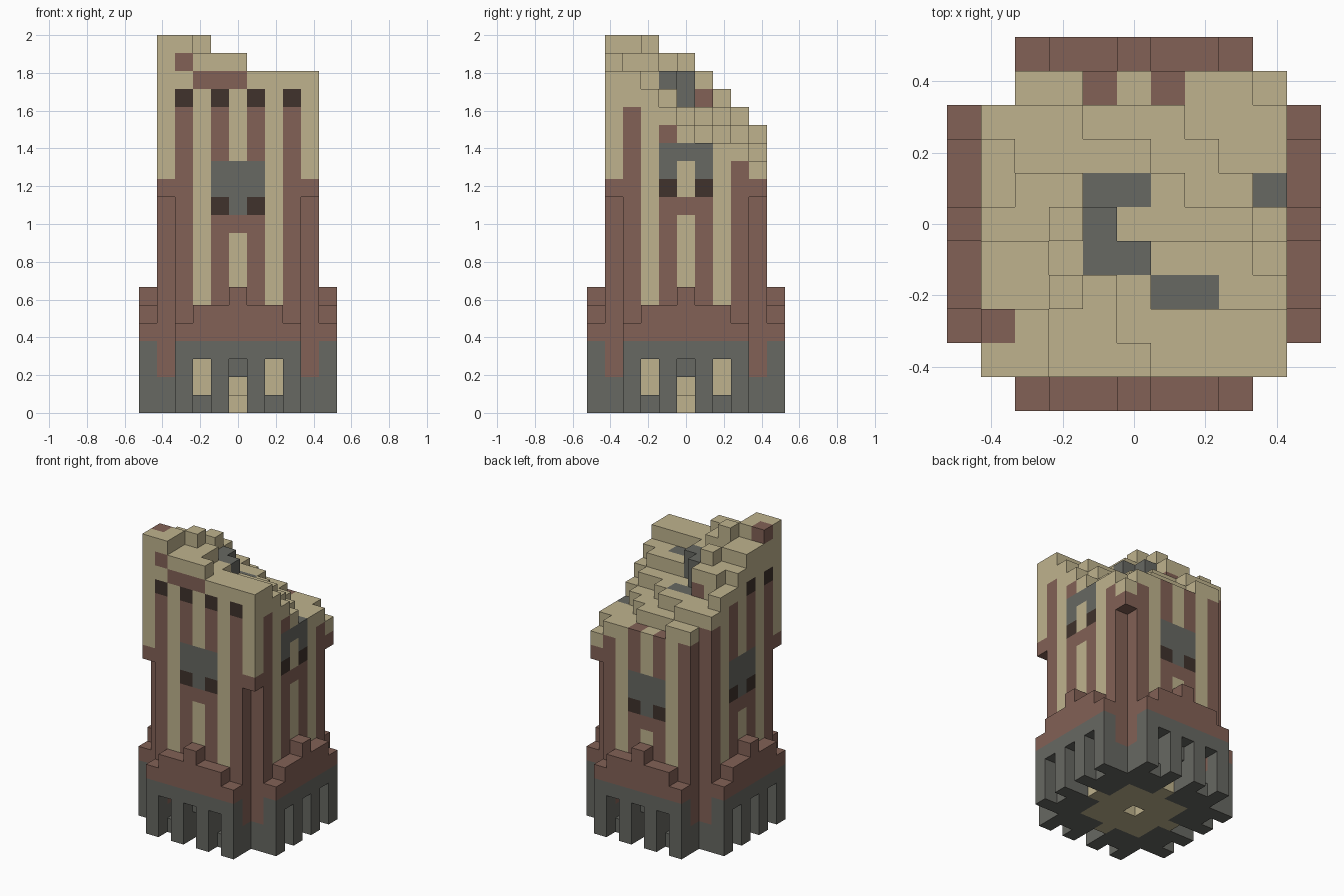
import bpy, bmesh
from mathutils import Vector

cube = bpy.data.objects.get("Cube")
if cube:
    bpy.data.objects.remove(cube)

U = 2 / 21            # edge of one block
TAN, BROWN, GREY, DARK = range(4)


def material(name, rgb):
    m = bpy.data.materials.new(name)
    m.use_nodes = True
    m.diffuse_color = (*rgb, 1)
    m.node_tree.nodes["Principled BSDF"].inputs["Base Color"].default_value = (*rgb, 1)
    return m


MATS = [material("sandstone", (.52, .45, .27)), material("red_brick", (.225, .12, .093)),
        material("grey_stone", (.135, .138, .122)), material("dark_opening", (.05, .032, .025))]

# The four sides: along-wall coordinate a and distance d to grid cell
SIDES = {"front": lambda a, d: (a, -d), "right": lambda a, d: (d, a),
         "back": lambda a, d: (a, d), "left": lambda a, d: (-d, a)}
# Height of the lowest dark window block on each side
WINDOW = {"front": 11, "right": 12, "back": 9, "left": 10}

# Broken roofline, one row per y from front to back; a letter is a column height (n lowest)
ROOF = ["uutttssss", "uuttsssss", "ttutsrrrr", "ttsssrrrq", "sstsqqqqp",
        "rssqqqppo", "rqqqqppoo", "qqqpppooo", ".ppooooon"]
height = {(i - 4, j - 4): ord(c) - ord("a") + 1
          for j, row in enumerate(ROOF) for i, c in enumerate(row) if c != "."}

cells = {}            # block position -> colour


def paint(x, y, zs, colour):
    for z in zs:
        if (x, y, z) in cells:
            cells[x, y, z] = colour


def carve(x, y, zs):
    for z in zs:
        cells.pop((x, y, z), None)


# Solid tower, with corners only above the overhang
for (x, y), h in height.items():
    corner = abs(x) == 4 and abs(y) == 4
    for z in range(12 if corner else 0, h):
        cells[x, y, z] = BROWN if corner and z == 12 else TAN

for name, at in SIDES.items():
    w = WINDOW[name]
    for a in range(-3, 4):
        x, y = at(a, 4)
        h, s = height[x, y], abs(a)
        paint(x, y, range(4), GREY)
        paint(x, y, range(4, 6), BROWN)
        if s == 3:        # long brick ribs beside the corners
            top = min(17, h - 1)
            if name == "right" and a > 0:
                top = 14
            paint(x, y, range(2, top), BROWN)
        elif s == 1:      # ribs with dark windows and grey surround
            top = {"front": 17, "left": min(17, h - 1), "right": 16 if a < 0 else 15, "back": h}[name]
            paint(x, y, range(6, top), BROWN)
            paint(x, y, [w], DARK)
            paint(x, y, [w + 1, w + 2], GREY)
        elif s == 0:      # centre niche, lintel and panel
            paint(x, y, [w - 1], BROWN)
            paint(x, y, [w + 2] if name == "right" else range(w, w + 3), GREY)
        # Dark slots under the cornice
        if s in (1, 3) and (name == "front" or (name == "left" and a < 0)):
            paint(x, y, [17], DARK)

        # Projecting arcade with stepped battlement
        px, py = at(a, 5)
        for z in range(3 if s in (0, 2) else 0, (7, 6, 6, 5)[s]):
            cells[px, py, z] = GREY if z < 4 else BROWN

    # Grey edge of the floor, with deeper niches behind the arches
    for a in range(-3, 4):
        paint(*at(a, 3), [0], TAN if a == 0 else GREY)
    for a in (-2, 2):
        carve(*at(a, 4), [1, 2])
    carve(*at(0, 4), [0, 1])
    carve(*at(0, 3), [1])
carve(0, 0, [0])

# Brick patches near the top
for x in (-2, -1, 0):
    paint(x, -4, [18], BROWN)
paint(-3, -4, [19], BROWN)
paint(-4, -3, [20], BROWN)
paint(-2, 1, [17], BROWN)

# Grey rubble in the roof
for x, y in [(-1, -1), (-1, 0), (-1, 1), (0, -1), (0, 1), (1, -2), (2, -2)]:
    paint(x, y, range(16, 20), GREY)


def part_of(x, y, z):
    if max(abs(x), abs(y)) == 5:
        return "base_arcade"
    if z < 4:
        return "base_core"
    return "tower_shaft" if z < 13 else "broken_tower_top"


def build(name):
    """Skin the exposed block faces of one part and merge flat areas."""
    bm = bmesh.new()
    for c, colour in cells.items():
        if part_of(*c) != name:
            continue
        for axis in range(3):
            for sign in (-1, 1):
                n = Vector((0, 0, 0))
                n[axis] = sign
                if tuple(int(p + q) for p, q in zip(c, n)) in cells:
                    continue
                t = Vector((0, 0, 0))
                t[(axis + 1) % 3] = 1
                b = n.cross(t)
                mid = Vector((c[0], c[1], c[2] + .5)) + n / 2
                ring = [mid + (i * t + j * b) / 2
                        for i, j in ((-1, -1), (1, -1), (1, 1), (-1, 1))]
                f = bm.faces.new([bm.verts.new(v * U) for v in ring])
                f.material_index = colour
    bmesh.ops.remove_doubles(bm, verts=bm.verts, dist=U / 100)
    bmesh.ops.dissolve_limit(bm, angle_limit=.01, verts=bm.verts, edges=bm.edges,
                             delimit={"MATERIAL"})
    mesh = bpy.data.meshes.new(name)
    bm.to_mesh(mesh)
    bm.free()
    for m in MATS:
        mesh.materials.append(m)
    bpy.context.collection.objects.link(bpy.data.objects.new(name, mesh))


for part in ("base_arcade", "base_core", "tower_shaft", "broken_tower_top"):
    build(part)
